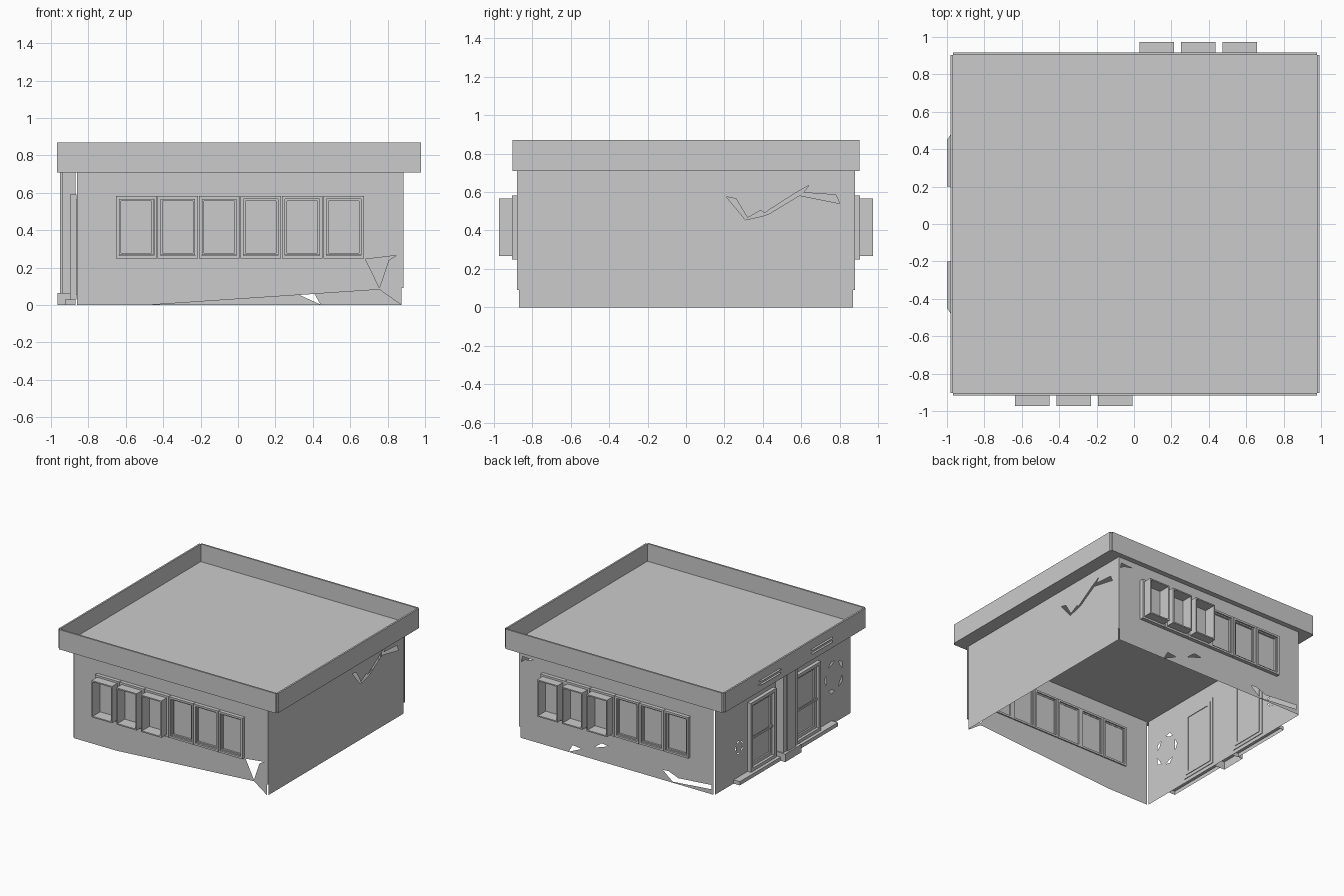
import bpy, bmesh
from math import radians, sin, cos, tau
from mathutils import Matrix, Vector
from mathutils.geometry import tessellate_polygon

if "Cube" in bpy.data.objects:
    bpy.data.objects.remove(bpy.data.objects["Cube"])

FRONT, RIGHT, BACK, LEFT = 0, 90, 180, 270   # facade turn about z
W = 0.875                                    # wall distance from centre
E = 0.868                                    # half width of a wall sheet
H = 0.71                                     # wall height
DX = 0.006                                   # body sits slightly right of centre


def make(name, verts, faces, side=FRONT, fix=True):
    """Facade coordinates (u along wall, d outward, z up) to world mesh."""
    rot = Matrix.Translation((DX, 0, 0)) @ Matrix.Rotation(radians(side), 4, 'Z')
    bm = bmesh.new()
    vs = [bm.verts.new(rot @ Vector((u, -d, z))) for u, d, z in verts]
    for f in faces:
        bm.faces.new([vs[i] for i in f])
    if fix:
        bmesh.ops.recalc_face_normals(bm, faces=bm.faces)
    me = bpy.data.meshes.new(name)
    bm.to_mesh(me)
    bm.free()
    ob = bpy.data.objects.new(name, me)
    bpy.context.collection.objects.link(ob)
    return ob


def box(name, u0, u1, d0, d1, z0, z1, side=FRONT, bottom=True):
    plan = [(u0, d0), (u1, d0), (u1, d1), (u0, d1)]
    verts = [(u, d, z) for z in (z0, z1) for u, d in plan]
    faces = [(i, (i + 1) % 4, 4 + (i + 1) % 4, 4 + i) for i in range(4)]
    faces.append((4, 5, 6, 7))
    if bottom:
        faces.append((3, 2, 1, 0))
    return make(name, verts, faces, side)


def rect(u0, u1, z0, z1):
    return [(u0, z0), (u1, z0), (u1, z1), (u0, z1)]


def ring(name, u0, u1, z0, z1, t, d0, d1, side):
    """Rectangular frame of border t standing out from d0 to d1."""
    loops = [rect(u0, u1, z0, z1), rect(u0 + t, u1 - t, z0 + t, z1 - t)]
    verts = [(u, d, z) for d in (d0, d1) for lp in loops for u, z in lp]
    faces = []
    for i in range(4):
        j = (i + 1) % 4
        for a, b in ((0, 4), (8, 12), (0, 8), (4, 12)):
            faces.append((a + i, a + j, b + j, b + i))
    return make(name, verts, faces, side)


def sheet(name, side, outline, holes, d=W):
    """Thin wall with polygonal holes."""
    polys = [outline] + holes
    flat = [p for poly in polys for p in poly]
    tris = tessellate_polygon([[Vector((u, z, 0)) for u, z in p] for p in polys])
    ob = make(name, [(u, d, z) for u, z in flat], tris, side)
    outward = Matrix.Rotation(radians(side), 3, 'Z') @ Vector((0, -1, 0))
    if ob.data.polygons[0].normal.dot(outward) < 0:
        ob.data.flip_normals()
    return ob


def shards(cu, cz, r, n, w):
    """Broken circle of thin curved slots."""
    out = []
    for k in range(n):
        a = tau * (k + 0.2) / n
        b = a + tau / n * 0.6
        m = (a + b) / 2
        out.append([(cu + q * cos(t), cz + q * sin(t) * 1.1)
                    for q, t in ((r, a), (r + w * .4, m), (r, b), (r - w * .4, m))])
    return out


# Walls with openings and damage
windows = rect(-0.66, 0.67, 0.25, 0.58)
back_windows = rect(-0.67, 0.66, 0.25, 0.58)
sheet("front_wall", FRONT,
      [(-E, 0), (-0.49, 0), (0.75, 0.083), (E, 0), (E, H), (-E, H)],
      [windows, [(0.675, 0.245), (0.75, 0.093), (0.80, 0.24), (0.84, 0.265)]])
sheet("back_wall", BACK, [(-E, 0), (E, 0), (E, H), (-E, H)],
      [back_windows,
       [(-0.435, 0.003), (-0.40, 0.065), (-0.32, 0.055)],
       [(-0.21, 0.095), (-0.14, 0.15), (-0.08, 0.14)],
       [(0.41, 0.08), (0.50, 0.008), (0.85, 0.04), (0.85, 0.075), (0.55, 0.05), (0.46, 0.085)],
       [(-0.86, 0.62), (-0.83, 0.645), (-0.75, 0.66), (-0.85, 0.665)]])
sheet("right_wall", RIGHT, [(-E, 0), (E, 0), (E, H), (-E, H)],
      [[(0.21, 0.575), (0.31, 0.455), (0.40, 0.475), (0.43, 0.485), (0.59, 0.582),
        (0.80, 0.54), (0.78, 0.585), (0.61, 0.597), (0.64, 0.635), (0.57, 0.595),
        (0.43, 0.505), (0.41, 0.49), (0.39, 0.505), (0.32, 0.465), (0.26, 0.565)]])
doors = [rect(s * 0.285 - 0.16, s * 0.285 + 0.16, 0.03, 0.58) for s in (-1, 1)]
sheet("left_wall", LEFT, [(-E, 0), (E, 0), (E, H), (-E, H)],
      doors + shards(0.66, 0.38, 0.11, 5, 0.035) + shards(-0.56, 0.27, 0.045, 5, 0.014))

# Corner trims on the right side, stopping short of the ground
for side in (FRONT, RIGHT):
    box("corner_trim", E, W + 0.005, E, W + 0.005, 0.09, H, side)

# Soffit, roof deck and parapet slabs with open mitred corners
PX, PY, T = 0.973, 0.903, 0.014
for name, z, order in (("soffit", H, (0, 1, 2, 3)), ("roof_deck", 0.727, (3, 2, 1, 0))):
    make(name, [(-PX, -PY, z), (PX, -PY, z), (PX, PY, z), (-PX, PY, z)],
         [order], fix=False)
for side in (FRONT, RIGHT, BACK, LEFT):
    half, d = (PX, PY) if side in (FRONT, BACK) else (PY, PX)
    path = [(d, H), (d + T, H), (d + T, 0.87), (d, 0.87)]
    verts = [(u, dd, z) for u in (-half, half) for dd, z in path]
    make("parapet", verts, [(i, (i + 1) % 4, 4 + (i + 1) % 4, 4 + i) for i in range(4)], side)

# Window rows: three projecting casements, three closed ones
pitch = 1.33 / 6
for side, start in ((FRONT, -0.66), (BACK, -0.67)):
    for i in range(6):
        u0 = start + i * pitch
        u1 = u0 + pitch
        ring("window_frame", u0 + 0.002, u1 - 0.002, 0.25, 0.583, 0.016, W - 0.01, W + 0.03, side)
        reach = 0.973 if i < 3 else W + 0.018
        ring("casement", u0 + 0.019, u1 - 0.019, 0.268, 0.567, 0.01, W, reach, side)
        make("window_pane", [(u, W + 0.003, z) for u, z in rect(u0, u1, 0.25, 0.58)],
             [(0, 1, 2, 3)], side, fix=False)

# Entrance doors, steps and flat fascia ledges
for s in (-1, 1):
    c = s * 0.285
    ring("door_frame", c - 0.165, c + 0.165, 0.03, 0.59, 0.025, W - 0.005, W + 0.03, LEFT)
    ring("door_leaf", c - 0.14, c + 0.14, 0.055, 0.565, 0.025, W - 0.01, W + 0.008, LEFT)
    make("door_pane", [(u, W - 0.005, z) for u, z in rect(c - 0.14, c + 0.14, 0.04, 0.57)],
         [(0, 1, 2, 3)], LEFT, fix=False)
    box("push_bar", c - 0.13, c + 0.13, W + 0.012, W + 0.022, 0.285, 0.3, LEFT)
    for k in (-0.11, 0.11):
        box("bar_mount", c + k - 0.008, c + k + 0.008, W, W + 0.015, 0.283, 0.302, LEFT)
    a, b = sorted((s * 0.1, s * 0.63))
    box("step", a, b, W, 0.931, 0, 0.03, LEFT, bottom=False)
    for z in (0.77, 0.8):
        make("fascia_ledge", [(s * 0.2, 0.985, z), (s * 0.48, 0.985, z),
                              (s * 0.45, 1.006, z), (s * 0.2, 1.006, z)],
             [(0, 1, 2, 3) if s < 0 else (3, 2, 1, 0)], LEFT, fix=False)

# Central column between the doors
box("column", -0.055, 0.055, W, 0.958, 0.065, H, LEFT)
for s in (-1, 1):
    box("column_side", s * 0.075 - 0.02, s * 0.075 + 0.02, W, 0.947, 0.065, H, LEFT)
box("column_base", -0.105, 0.105, W, 0.972, 0, 0.065, LEFT, bottom=False)
